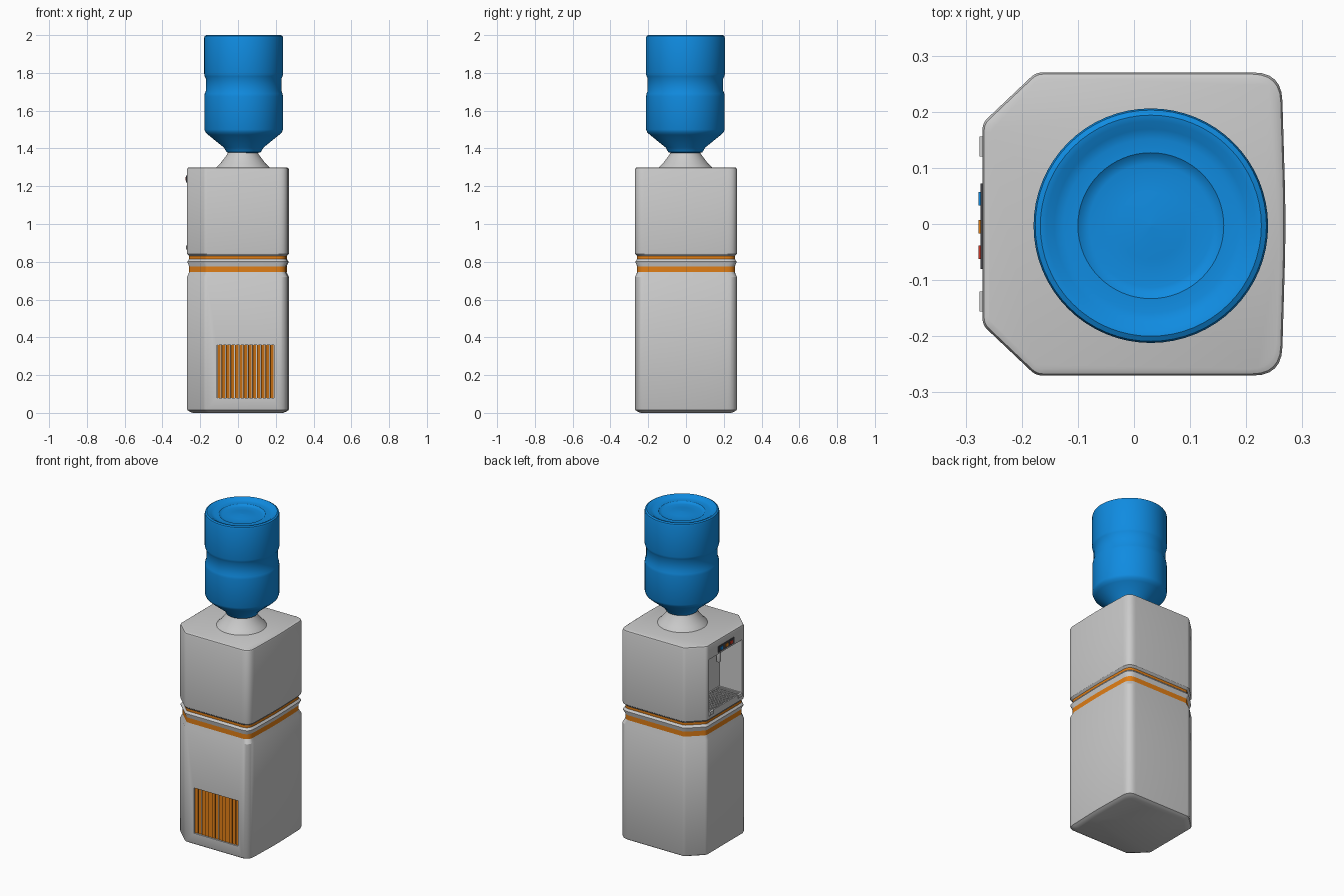
import bpy, bmesh, math
from mathutils import Vector, Matrix

if "Cube" in bpy.data.objects:
    bpy.data.objects.remove(bpy.data.objects["Cube"])


def material(name, rgb):
    m = bpy.data.materials.new(name)
    m.diffuse_color = (*rgb, 1)
    m.use_nodes = True
    m.node_tree.nodes["Principled BSDF"].inputs["Base Color"].default_value = m.diffuse_color
    return m


orange = material("orange", (0.75, 0.21, 0.008))
blue = material("blue", (0.005, 0.26, 0.75))
dark = material("dark", (0.06, 0.06, 0.07))
red = material("red", (0.65, 0.04, 0.02))


def finish(name, bm, mat=None, smooth=30):
    bmesh.ops.recalc_face_normals(bm, faces=bm.faces)
    me = bpy.data.meshes.new(name)
    bm.to_mesh(me)
    bm.free()
    ob = bpy.data.objects.new(name, me)
    bpy.context.collection.objects.link(ob)
    if mat:
        me.materials.append(mat)
    bpy.ops.object.select_all(action='DESELECT')
    ob.select_set(True)
    bpy.context.view_layer.objects.active = ob
    if smooth:
        bpy.ops.object.shade_smooth_by_angle(angle=math.radians(smooth))
    return ob


def add_box(bm, lo, hi, turn=0):
    lo, hi = Vector(lo), Vector(hi)
    mat = (Matrix.Translation((lo + hi) / 2) @ Matrix.Rotation(turn, 4, 'Z')
           @ Matrix.Diagonal((*(hi - lo), 1)))
    bmesh.ops.create_cube(bm, size=1, matrix=mat)


def boxes(name, items, mat=None):
    bm = bmesh.new()
    for it in items:
        add_box(bm, *it)
    return finish(name, bm, mat, 0)


def loft(name, rings, caps, mat=None, smooth=30):
    bm = bmesh.new()
    rows = [[bm.verts.new(p) for p in r] for r in rings]
    n = len(rows[0])
    for a, b in zip(rows, rows[1:]):
        for i in range(n):
            j = (i + 1) % n
            bm.faces.new((a[i], a[j], b[j], b[i]))
    if caps:
        bm.faces.new(rows[0])
        bm.faces.new(rows[-1])
    return finish(name, bm, mat, smooth)


def rounded(corners, steps=6):
    """Outline with every corner (x, y, cut) replaced by a smooth curve."""
    out = []
    for i, (x, y, cut) in enumerate(corners):
        c = Vector((x, y))
        a = c + (Vector(corners[i - 1][:2]) - c).normalized() * cut
        b = c + (Vector(corners[(i + 1) % len(corners)][:2]) - c).normalized() * cut
        for k in range(steps + 1):
            t = k / steps
            out.append(a * (1 - t) ** 2 + c * 2 * t * (1 - t) + b * t * t)
    return out


# cabinet outline: chamfers on the dispensing side, round corners opposite
OUTLINE = rounded([(-0.27, -0.18, 0.012), (-0.175, -0.27, 0.012), (0.263, -0.27, 0.05),
                   (0.271, 0, 0.08), (0.263, 0.27, 0.05), (-0.175, 0.27, 0.012),
                   (-0.27, 0.18, 0.012)])


def ring(z, inset):
    s = 1 - inset / 0.27
    return [(p.x * s, p.y * s, z) for p in OUTLINE]


# cabinet with ribbed waist
PROFILE = [(0, 0.03), (0.008, 0.012), (0.014, 0.003), (0.022, 0), (0.72, 0), (0.745, 0.012),
           (0.775, 0.012), (0.798, 0.002), (0.802, 0.002), (0.815, 0.012), (0.83, 0.012),
           (0.842, 0.001), (0.848, 0), (1.288, 0), (1.296, 0.003), (1.3, 0.011)]
body = loft("cabinet", [ring(*p) for p in PROFILE], True)


def cut(target, lo, hi):
    cutter = boxes("cutter", [(lo, hi)])
    cutter.hide_render = True
    mod = target.modifiers.new("cut", 'BOOLEAN')
    mod.operation, mod.solver, mod.object = 'DIFFERENCE', 'EXACT', cutter
    bpy.context.view_layer.objects.active = target
    # keep the opening before the smoothing modifier, if there is one
    bpy.ops.object.modifier_move_to_index(modifier=mod.name, index=0)
    bpy.ops.object.modifier_apply(modifier=mod.name)
    bpy.data.objects.remove(cutter)


# dispensing niche and vent opening
cut(body, (-0.32, -0.16, 0.86), (-0.115, 0.16, 1.21))
cut(body, (-0.112, -0.3, 0.08), (0.19, -0.25, 0.36))
bpy.ops.object.select_all(action='DESELECT')
body.select_set(True)
bpy.context.view_layer.objects.active = body
bpy.ops.object.shade_smooth_by_angle(angle=math.radians(30))

# orange waist stripes
for name, z0, z1 in (("lower_stripe", 0.745, 0.775), ("upper_stripe", 0.815, 0.83)):
    loft(name, [ring(z0, 0.011), ring(z1, 0.011)], False, orange)

# vent slats
N = 13
pitch = 0.302 / N
boxes("vent_slats", [((-0.112 + pitch * (i + 0.5) - 0.009, -0.2615, 0.08),
                      (-0.112 + pitch * (i + 0.5) + 0.009, -0.2575, 0.36), math.radians(25))
                     for i in range(N)], orange)

# drip tray: rim, lattice and end lips
rim = [((-0.27, -0.158, 0.86), (-0.262, 0.158, 0.885)), ((-0.123, -0.158, 0.86), (-0.115, 0.158, 0.885))]
for s in (-1, 1):
    rim.append(((-0.27, s * 0.155 - 0.004, 0.86), (-0.115, s * 0.155 + 0.004, 0.885)))
    rim.append(((-0.275, s * 0.138 - 0.018, 0.865), (-0.262, s * 0.138 + 0.018, 0.885)))
boxes("drip_tray", rim)
bars = [((-0.264, -0.15 + 0.02 * i - 0.003, 0.874), (-0.121, -0.15 + 0.02 * i + 0.003, 0.882))
        for i in range(16)]
bars += [((-0.264 + 0.0205 * i - 0.003, -0.152, 0.872), (-0.264 + 0.0205 * i + 0.003, 0.152, 0.88))
         for i in range(1, 7)]
boxes("tray_grille", bars)

# control panel with buttons
boxes("control_panel", [((-0.274, -0.08, 1.22), (-0.262, 0.072, 1.258))], dark)
for name, y, m in (("cold_button", 0.045, blue), ("warm_button", -0.005, orange), ("hot_button", -0.05, red)):
    boxes(name, [((-0.277, y - 0.012, 1.23), (-0.27, y + 0.012, 1.248))], m)


def revolve(name, profile, cx, cy, mat=None, n=64, closed=True):
    rings = [[(cx + r * math.cos(2 * math.pi * i / n), cy + r * math.sin(2 * math.pi * i / n), z)
              for i in range(n)] for r, z in profile]
    return loft(name, rings, closed, mat, 35)


# water taps hanging in the niche
for name, y in (("left_tap", 0.06), ("right_tap", -0.06)):
    revolve(name, [(0.011, 1.09), (0.013, 1.095), (0.013, 1.15), (0.02, 1.155), (0.02, 1.212)],
            -0.18, y, None, 20)

# flared collar and bottle
BX, BY = 0.03, -0.003
revolve("bottle_collar", [(0.142, 1.297), (0.138, 1.303), (0.12, 1.32), (0.086, 1.365),
                          (0.078, 1.38), (0.07, 1.383)], BX - 0.004, BY)
revolve("water_bottle", [(0.07, 1.375), (0.09, 1.38), (0.096, 1.39), (0.105, 1.405), (0.188, 1.472),
                         (0.202, 1.485), (0.208, 1.5), (0.208, 1.675), (0.206, 1.69), (0.2, 1.705),
                         (0.2, 1.77), (0.206, 1.782), (0.209, 1.795), (0.209, 1.985), (0.206, 1.995),
                         (0.197, 2.0), (0.186, 1.998), (0.172, 1.988), (0.155, 1.984), (0.13, 1.984),
                         (0.122, 1.978), (0.11, 1.975), (0.06, 1.979), (0.004, 1.984)], BX, BY, blue)
